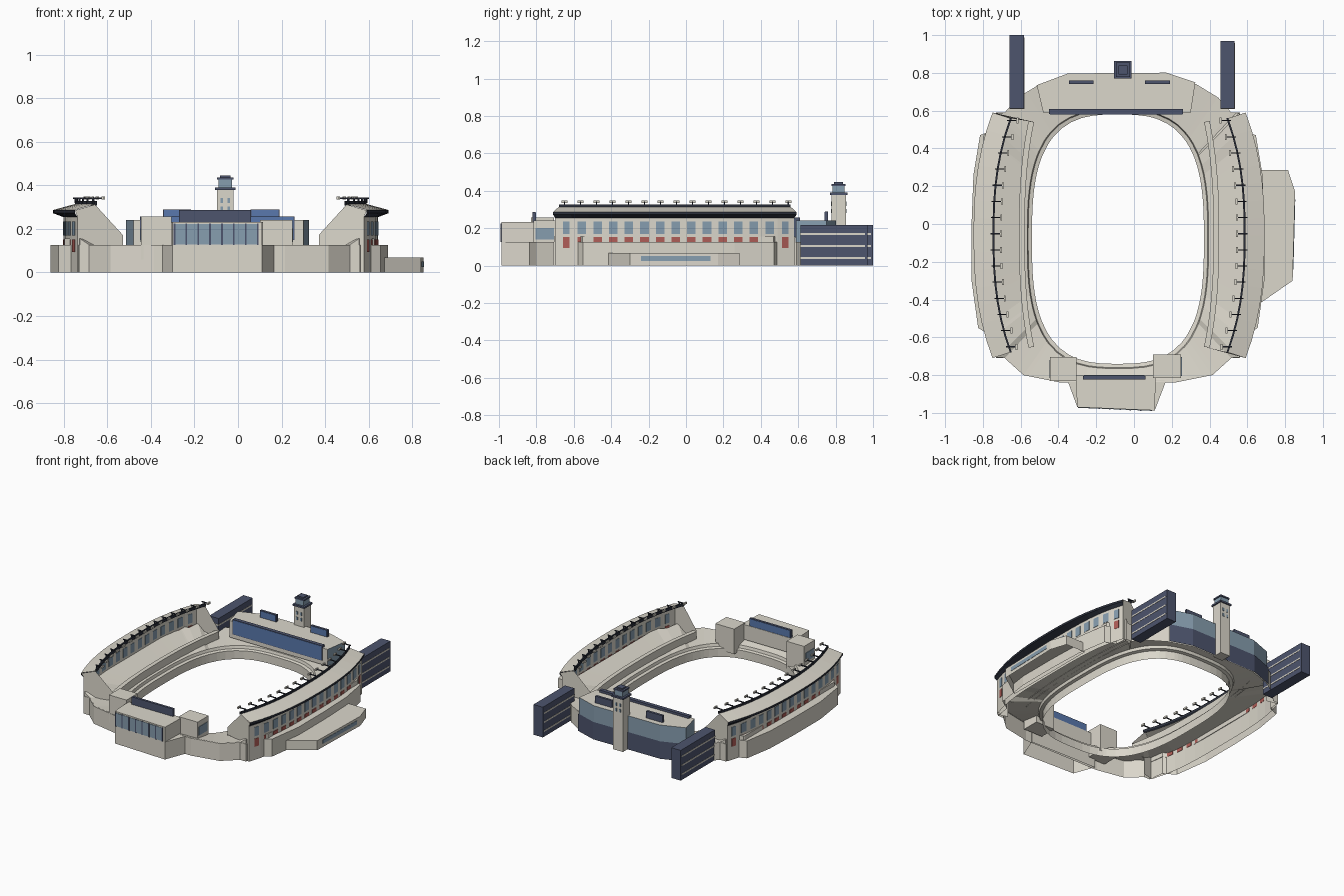
import bpy, bmesh, math
from mathutils import Vector

cube = bpy.data.objects.get("Cube")
if cube:
    bpy.data.objects.remove(cube, do_unlink=True)

CX = -0.085  # centre line of the bowl
SX = -0.079  # centre line between the side stands


def material(name, rgb):
    m = bpy.data.materials.new(name)
    m.use_nodes = True
    m.diffuse_color = (*rgb, 1)
    m.node_tree.nodes["Principled BSDF"].inputs["Base Color"].default_value = (*rgb, 1)
    return m


CONCRETE = material("warm concrete", (0.71, 0.68, 0.6))
NAVY = material("navy cladding", (0.075, 0.09, 0.155))
GLASS = material("blue grey glass", (0.24, 0.34, 0.43))
SCREEN = material("blue screen", (0.1, 0.19, 0.42))
RED = material("brick red", (0.43, 0.11, 0.095))
DARK = material("dark steel", (0.025, 0.03, 0.045))


def finish(name, bm, mats, rule=None):
    bmesh.ops.recalc_face_normals(bm, faces=bm.faces)
    bm.normal_update()
    if rule:
        for f in bm.faces:
            f.material_index = rule(f)
    me = bpy.data.meshes.new(name)
    bm.to_mesh(me)
    bm.free()
    for m in mats:
        me.materials.append(m)
    ob = bpy.data.objects.new(name, me)
    bpy.context.collection.objects.link(ob)


def add_box(bm, x0, x1, y0, y1, z0, z1):
    vs = bmesh.ops.create_cube(bm, size=1)["verts"]
    for v in vs:
        v.co = ((x0, x1)[v.co.x > 0], (y0, y1)[v.co.y > 0], (z0, z1)[v.co.z > 0])
    return vs


def box(name, mat, *dims):
    bm = bmesh.new()
    add_box(bm, *dims)
    finish(name, bm, [mat])


def prism(name, pts, z0, z1, mats, rule=None, floor=True):
    bm = bmesh.new()
    low, top = ([bm.verts.new((x, y, z)) for x, y in pts] for z in (z0, z1))
    bm.faces.new(top)
    if floor:
        bm.faces.new(low)
    for i in range(len(pts)):
        bm.faces.new((low[i - 1], low[i], top[i], top[i - 1]))
    finish(name, bm, mats, rule)


def loft(name, rows, mats, closed=False):
    """Sheet through rows of equally many points."""
    bm = bmesh.new()
    grid = [[bm.verts.new(p) for p in row] for row in rows]
    n = len(rows[0])
    for a, b in zip(grid, grid[1:]):
        for i in range(n if closed else n - 1):
            j = (i + 1) % n
            bm.faces.new((a[i], a[j], b[j], b[i]))
    finish(name, bm, mats)


# Lower bowl: faceted outer wall, ledge, sloping deck, oval inner wall
half = [(0.25, 0.795), (0.415, 0.74), (0.53, 0.67), (0.6, 0.59), (0.645, 0.59),
        (0.655, 0.5), (0.73, 0.47), (0.765, 0.26), (0.775, 0), (0.775, -0.3), (0.74, -0.55),
        (0.66, -0.6), (0.645, -0.71), (0.6, -0.71), (0.5, -0.8), (0.3, -0.84)]
outline = half + [(-x, y) for x, y in reversed(half)]
MID_Y = -0.08


def hit(angle):
    """Point where a ray from the middle meets the outline."""
    d = Vector((math.cos(angle), math.sin(angle)))
    best = None
    for (ax, ay), (bx, by) in zip(outline, outline[1:] + outline[:1]):
        a, e = Vector((ax, ay - MID_Y)), Vector((bx - ax, by - ay))
        den = d.cross(e)
        if abs(den) > 1e-9:
            t, s = a.cross(e) / den, a.cross(d) / den
            if t > 0 and -1e-6 <= s <= 1 + 1e-6 and (best is None or t > best):
                best = t
    return d * best


def ledge(angle):
    p = hit(angle)
    return Vector((max(-0.715, min(0.715, p.x)), p.y)) * 0.995


def oval(angle, grow):
    c, s = math.cos(angle), math.sin(angle)
    a, b, p = 0.455 + grow, 0.66 + grow, 2.9
    return Vector((c, s)) * (abs(c / a) ** p + abs(s / b) ** p) ** (-1 / p)


angles = sorted([math.atan2(y - MID_Y, x) for x, y in outline]
                + [math.tau * (i + 0.37) / 72 - math.pi for i in range(72)])


def ring(fn, z, raised=0):
    """Closed row; the part under the side stands can be raised."""
    return [(p.x + CX, p.y + MID_Y, z + raised * (abs(p.x) > 0.64)) for p in map(fn, angles)]


loft("lower_bowl", [ring(hit, 0), ring(hit, 0.125), ring(ledge, 0.125), ring(ledge, 0.126, 0.03),
                    ring(lambda a: oval(a, 0.025), 0.105), ring(lambda a: oval(a, 0.02), 0.085),
                    ring(lambda a: oval(a, 0), 0.08), ring(lambda a: oval(a, 0), 0.02)],
     [CONCRETE], closed=True)

# Side stands
STEPS = 14


def rail(mid, end, y0, y1, z, side, power=2.5):
    pts = []
    for i in range(STEPS + 1):
        t = 2 * i / STEPS - 1
        u = end + (mid - end) * (1 - abs(t) ** power)
        pts.append((SX + side * u, y0 + (y1 - y0) * i / STEPS, z))
    return pts


def at_y(pts, y):
    for a, b in zip(pts, pts[1:]):
        if a[1] <= y <= b[1]:
            return Vector(a).lerp(Vector(b), (y - a[1]) / (b[1] - a[1])), Vector(b) - Vector(a)


def add_panel(bm, pts, y, width, z0, z1):
    """Thin plate lying in the curved facade."""
    p, d = at_y(pts, y)
    turn = math.atan2(d.y, d.x)
    for v in add_box(bm, -width / 2, width / 2, -0.002, 0.002, z0, z1):
        x, w = v.co.x, v.co.y
        v.co.x = p.x + x * math.cos(turn) - w * math.sin(turn)
        v.co.y = p.y + x * math.sin(turn) + w * math.cos(turn)


for side, tag in ((1, "left"), (-1, "right")):
    wall = lambda z: rail(0.722, 0.658, -0.7, 0.58, z, side, 3.5)
    eave = lambda z: rail(0.77, 0.67, -0.71, 0.59, z, side)
    ridge = lambda z: rail(0.67, 0.578, -0.68, 0.56, z, side)
    front = lambda z: rail(0.5, 0.45, -0.65, 0.54, z, side)
    back = lambda z: rail(0.53, 0.48, -0.655, 0.545, z, side)

    loft(tag + "_facade", [wall(0), wall(0.256)], [CONCRETE])
    loft(tag + "_soffit", [wall(0.254), eave(0.272), eave(0.287)], [DARK])
    loft(tag + "_roof", [eave(0.287), ridge(0.314)], [CONCRETE])
    loft(tag + "_ridge_beam", [ridge(0.308), ridge(0.328),
                               rail(0.66, 0.568, -0.68, 0.56, 0.328, side),
                               rail(0.66, 0.568, -0.68, 0.56, 0.308, side)], [DARK])
    loft(tag + "_parapet", [front(0.11), front(0.165), back(0.165), back(0.115)], [CONCRETE])

    # End fins closing the stand
    bm = bmesh.new()
    for k in (0, -1):
        fin = [front(0.12)[k], front(0.172)[k], ridge(0.312)[k], eave(0.285)[k],
               wall(0.256)[k], wall(0)[k], ridge(0)[k], ridge(0.12)[k]]
        bm.faces.new([bm.verts.new(p) for p in fin])
    finish(tag + "_end_fins", bm, [CONCRETE])

    # Windows
    glass, red = bmesh.new(), bmesh.new()
    for i in range(15):
        y = -0.64 + i * 0.0836
        last = i in (0, 14)
        width = 0.036 if last else 0.046
        add_panel(glass, wall(0), y, width, 0.17, 0.235)
        add_panel(red, wall(0), y, width, 0.095 if last else 0.127, 0.152)
    finish(tag + "_windows", glass, [GLASS])
    finish(tag + "_red_panels", red, [RED])

    # Floodlight arms
    arms, lamps = bmesh.new(), bmesh.new()
    for i in range(15):
        p, _ = at_y(ridge(0), -0.65 + i * 0.0855)
        tip = p.x - side * 0.045
        x0, x1 = sorted((p.x + side * 0.01, tip))
        add_box(arms, x0, x1, p.y - 0.003, p.y + 0.003, 0.338, 0.344)
        add_box(arms, p.x - 0.003, p.x + 0.003, p.y - 0.003, p.y + 0.003, 0.32, 0.34)
        add_box(lamps, tip - 0.005, tip + 0.005, p.y - 0.016, p.y + 0.016, 0.336, 0.349)
    finish(tag + "_light_arms", arms, [DARK])
    finish(tag + "_lamps", lamps, [CONCRETE])

# North building: navy base, glazed storey, concrete roof
curve = [(-0.515, 0.735), (-0.35, 0.797), (0.17, 0.801), (0.325, 0.75)]
prism("north_building", curve + [(0.3, 0.588), (-0.48, 0.588)], 0.12, 0.24, [CONCRETE, GLASS],
      lambda f: int(abs(f.normal.z) < 0.5 and f.normal.y > -0.5))
skin = [(CX + (x - CX) * 1.015, y + 0.004) for x, y in curve]
loft("north_base", [[(x, y, z) for x, y in skin] for z in (0, 0.125)], [NAVY])


def board(name, x0, x1, y0, y1, z0, z1, face):
    """Scoreboard with a screen on one side."""
    box(name, NAVY, x0, x1, y0, y1, z0, z1)
    y = y0 if face < 0 else y1
    box(name + "_screen", SCREEN, x0 + 0.004, x1 - 0.004, y - 0.002, y + 0.002, z0 + 0.004, z1 - 0.003)


board("north_scoreboard", -0.45, 0.26, 0.583, 0.61, 0.15, 0.257, -1)
board("north_small_board_right", -0.345, -0.215, 0.742, 0.759, 0.238, 0.29, -1)
board("north_small_board_left", 0.057, 0.19, 0.742, 0.759, 0.238, 0.29, -1)

# Tower
box("tower_shaft", CONCRETE, -0.097, -0.02, 0.777, 0.855, 0, 0.38)
box("tower_gallery", NAVY, -0.105, -0.012, 0.769, 0.863, 0.378, 0.39)
box("tower_lookout", GLASS, -0.09, -0.027, 0.784, 0.848, 0.39, 0.43)
box("tower_cap", NAVY, -0.096, -0.021, 0.778, 0.854, 0.427, 0.437)
box("tower_top", NAVY, -0.082, -0.035, 0.792, 0.84, 0.437, 0.446)
slits = bmesh.new()
for z in (0.28, 0.32):
    for x in (-0.08, -0.049):
        add_box(slits, x, x + 0.012, 0.774, 0.858, z, z + 0.022)
finish("tower_slits", slits, [GLASS])

# Ramp blocks with pale floor bands
for tag, x0, x1, y1 in (("right", -0.658, -0.583, 1.0), ("left", 0.459, 0.533, 0.97)):
    box(tag + "_ramp_block", NAVY, x0, x1, 0.612, y1, 0, 0.217)
    bands = bmesh.new()
    for z in (0.036, 0.1, 0.164):
        add_box(bands, x0 - 0.002, x1 + 0.002, 0.61, y1 - 0.012, z, z + 0.01)
    finish(tag + "_ramp_bands", bands, [CONCRETE])

# South building
prism("south_base", [(-0.355, -0.82), (-0.3, -0.97), (0.11, -0.987), (0.17, -0.83)],
      0, 0.125, [CONCRETE], floor=False)
prism("south_upper", [(-0.31, -0.8), (-0.3, -0.97), (0.11, -0.987), (0.115, -0.8)],
      0.125, 0.232, [CONCRETE], floor=False)
prism("south_glazing", [(-0.292, -0.973), (0.09, -0.989), (0.09, -0.984), (-0.292, -0.968)],
      0.128, 0.222, [GLASS])
mullions = bmesh.new()
for i in range(8):
    x = -0.292 + i * 0.0546
    y = -0.975 - i * 0.0023
    add_box(mullions, x - 0.004, x + 0.004, y, y + 0.008, 0.126, 0.224)
finish("south_mullions", mullions, [NAVY])
box("south_box_right", CONCRETE, -0.445, -0.305, -0.83, -0.705, 0.06, 0.256)
box("south_box_left", CONCRETE, 0.1, 0.25, -0.815, -0.69, 0.06, 0.24)
box("south_box_left_window", GLASS, 0.248, 0.253, -0.805, -0.705, 0.14, 0.202)
box("south_box_right_window", GLASS, -0.448, -0.443, -0.815, -0.72, 0.14, 0.202)
board("south_scoreboard", -0.27, 0.06, -0.822, -0.805, 0.19, 0.286, 1)

# Low side entrance
prism("side_entrance", [(0.66, -0.425), (0.84, -0.3), (0.853, 0.17), (0.815, 0.287), (0.66, 0.287)],
      0, 0.068, [CONCRETE], floor=False)
prism("side_entrance_window", [(0.839, -0.24), (0.844, -0.24), (0.854, 0.13), (0.849, 0.13)],
      0.024, 0.051, [GLASS])
